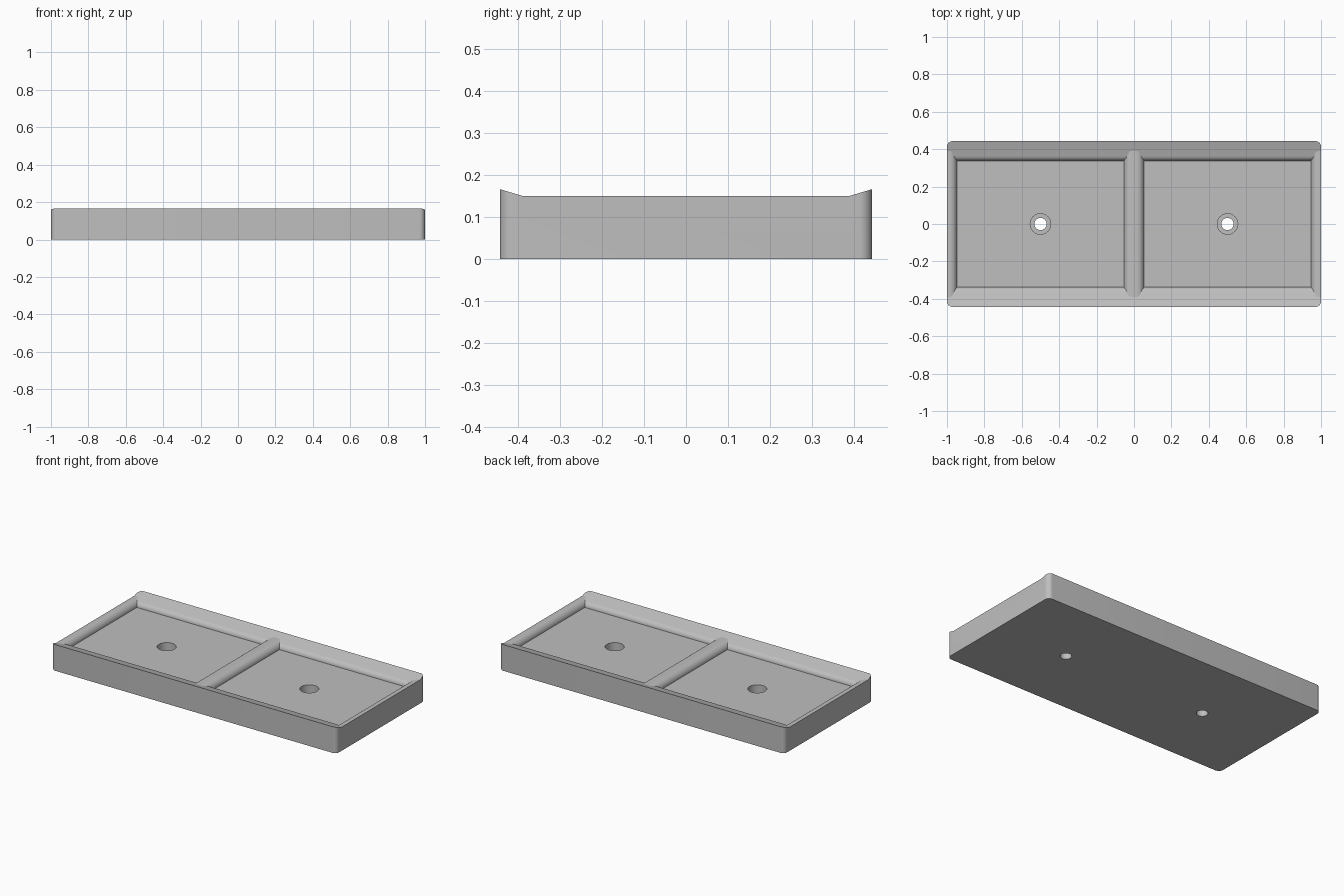
import bpy, bmesh
from math import sin, cos, pi, radians, sqrt

if "Cube" in bpy.data.objects:
    bpy.data.objects.remove(bpy.data.objects["Cube"])

HALF_X, HALF_Y = 1.0, 0.443          # outer half sizes
WALL_Z, KINK_Y, SLOPE = 0.15, 0.39, 0.3   # wall top and flared long rims
FLOOR_Z = 0.11
POCKET_X, POCKET_Y = 0.446, 0.338    # pocket floor half sizes
FILLET_X, FILLET_Y = 0.04, 0.0328    # rounded pocket edges

grey = bpy.data.materials.new("plain grey")
grey.use_nodes = True
grey.diffuse_color = (0.52, 0.52, 0.52, 1)
grey.node_tree.nodes["Principled BSDF"].inputs["Base Color"].default_value = (0.52, 0.52, 0.52, 1)


def make_object(name, bm):
    bmesh.ops.recalc_face_normals(bm, faces=bm.faces)
    mesh = bpy.data.meshes.new(name)
    bm.to_mesh(mesh)
    bm.free()
    mesh.materials.append(grey)
    obj = bpy.data.objects.new(name, mesh)
    bpy.context.collection.objects.link(obj)
    return obj


def loft(name, rings):
    """Closed solid through a stack of rings with equal point counts."""
    bm = bmesh.new()
    loops = [[bm.verts.new(p) for p in ring] for ring in rings]
    for a, b in zip(loops, loops[1:]):
        for i in range(len(a)):
            j = (i + 1) % len(a)
            bm.faces.new((a[i], a[j], b[j], b[i]))
    bm.faces.new(loops[0])
    bm.faces.new(loops[-1])
    return make_object(name, bm)


def rim_height(y):
    return WALL_Z + SLOPE * max(0, abs(y) - KINK_Y)


# Tray body: side profile swept along x, with rounded upright corners
bm = bmesh.new()
outline = [(-HALF_Y, 0), (HALF_Y, 0)]
outline += [(y, rim_height(y)) for y in (HALF_Y, KINK_Y, -KINK_Y, -HALF_Y)]
face = bm.faces.new([bm.verts.new((-HALF_X, y, z)) for y, z in outline])
swept = bmesh.ops.extrude_face_region(bm, geom=[face])
bmesh.ops.translate(bm, vec=(2 * HALF_X, 0, 0),
                    verts=[g for g in swept["geom"] if isinstance(g, bmesh.types.BMVert)])
uprights = [e for e in bm.edges if abs(e.verts[0].co.z - e.verts[1].co.z) > 0.1]
bmesh.ops.bevel(bm, geom=uprights, offset=0.03, segments=8, profile=0.5, affect='EDGES')
for v in bm.verts:
    if v.co.z > 0.1:
        v.co.z = rim_height(v.co.y)
tray = make_object("tray", bm)


# Pocket section: rounded edge on all sides, flowing into the flared rims in y
def pocket_half_sizes(z):
    h = z - FLOOR_Z
    hx = POCKET_X + FILLET_X - sqrt(max(0, FILLET_X ** 2 - h * h))
    if z < tangent_z:
        hy = POCKET_Y + FILLET_Y - sqrt(FILLET_Y ** 2 - h * h)
    else:
        hy = KINK_Y - (WALL_Z - z) / SLOPE
    return hx, hy


tangent_z = FLOOR_Z + FILLET_Y / sqrt(1 + SLOPE ** 2)
levels = sorted([FLOOR_Z + FILLET_X * sin(i * pi / 24) for i in range(13)] + [tangent_z])


def pocket_ring(cx, z, hx, hy):
    return [(cx + sx * hx, sy * hy, z) for sx, sy in ((-1, -1), (1, -1), (1, 1), (-1, 1))]


def circle(cx, r, z, n=40):
    return [(cx + r * cos(2 * pi * i / n), r * sin(2 * pi * i / n), z) for i in range(n)]


# Cut the two pockets and their stepped drain holes
cutters = []
for cx in (-0.5, 0.5):
    rings = [pocket_ring(cx, z, *pocket_half_sizes(z)) for z in levels]
    rings.append(pocket_ring(cx, 0.2, *pocket_half_sizes(levels[-1])))
    cutters.append(loft("pocket_cutter", rings))
    steps = ((0.033, -0.05), (0.033, 0.05), (0.055, 0.05), (0.055, 0.14))
    cutters.append(loft("hole_cutter", [circle(cx, r, z) for r, z in steps]))

bpy.ops.object.select_all(action='DESELECT')
bpy.context.view_layer.objects.active = tray
tray.select_set(True)
for cutter in cutters:
    cutter.hide_render = True
    mod = tray.modifiers.new("cut", 'BOOLEAN')
    mod.operation = 'DIFFERENCE'
    mod.solver = 'EXACT'
    mod.object = cutter
    bpy.ops.object.modifier_apply(modifier=mod.name)
    bpy.data.objects.remove(cutter)

bpy.ops.object.shade_smooth_by_angle(angle=radians(15))
